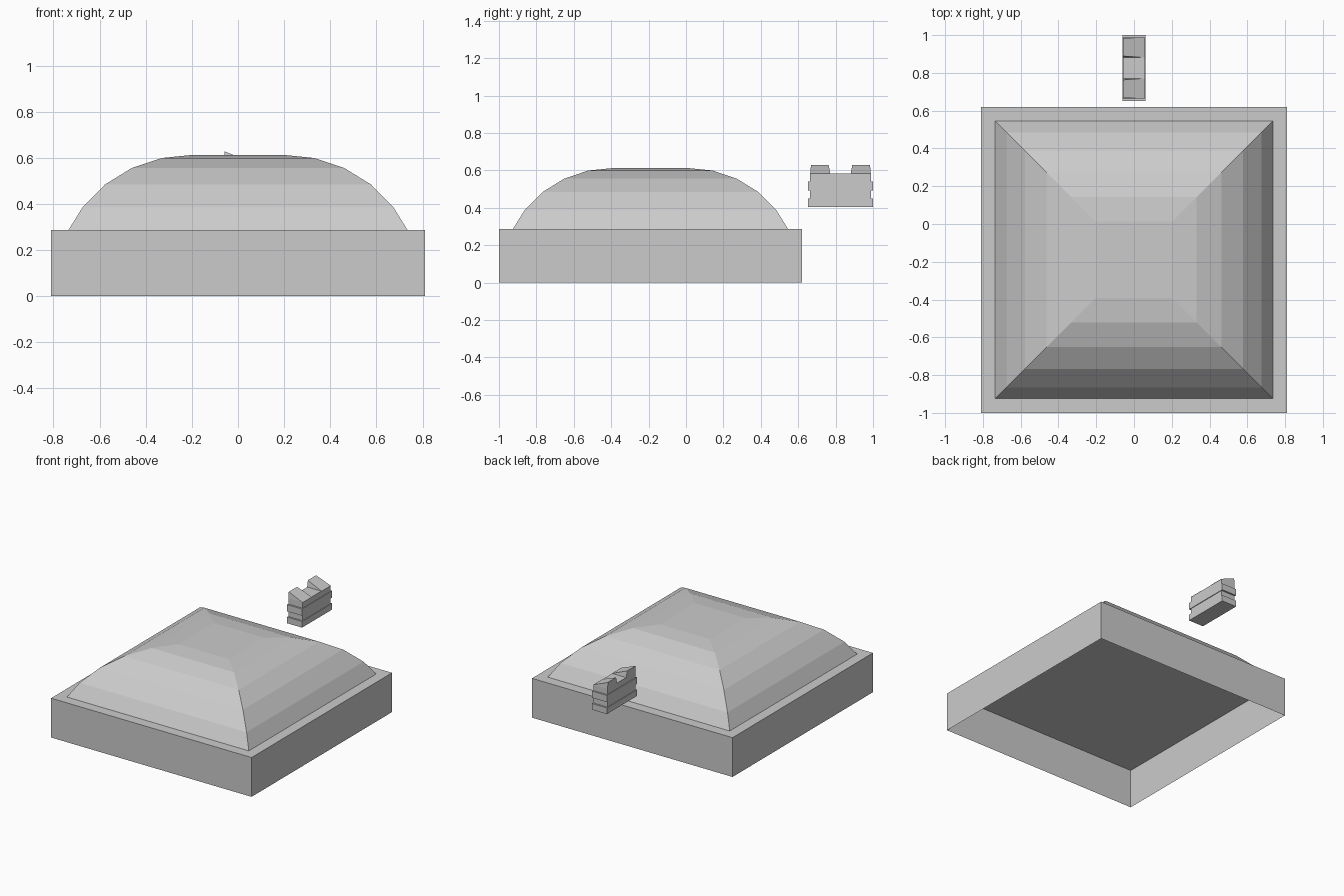
import bpy, bmesh

if "Cube" in bpy.data.objects:
    bpy.data.objects.remove(bpy.data.objects["Cube"])


def finish(name, bm, fix_normals=True):
    if fix_normals:
        bmesh.ops.recalc_face_normals(bm, faces=bm.faces)
    mesh = bpy.data.meshes.new(name)
    bm.to_mesh(mesh)
    bm.free()
    obj = bpy.data.objects.new(name, mesh)
    bpy.context.collection.objects.link(obj)
    return obj


def loft(name, levels, cy, caps=True):
    """Stack rectangles (half_x, half_y, z) centred on y = cy into flat-sided walls."""
    bm = bmesh.new()
    corners = ((-1, -1), (1, -1), (1, 1), (-1, 1))
    rings = [[bm.verts.new((sx * hx, cy + sy * hy, z)) for sx, sy in corners]
             for hx, hy, z in levels]
    for low, high in zip(rings, rings[1:]):
        for i in range(4):
            j = (i + 1) % 4
            bm.faces.new((low[i], low[j], high[j], high[i]))
    if caps:
        bm.faces.new(rings[0][::-1])
        bm.faces.new(rings[-1])
    return finish(name, bm, caps)


BASE_Y = -0.19
RIM_Z = 0.287

# Skirt with a narrow top rim, open underneath
loft("base_skirt", [(0.81, 0.81, 0), (0.81, 0.81, RIM_Z), (0.735, 0.735, RIM_Z)],
     BASE_Y, caps=False)

# Faceted square dome with a flat top and a closed underside
profile = [(0.735, RIM_Z), (0.675, 0.384), (0.577, 0.484), (0.462, 0.555),
           (0.332, 0.599), (0.203, 0.612)]
loft("dome", [(r, r, z) for r, z in profile], BASE_Y)

# Small floating block with two ridges around it
BLOCK_Y = 0.826
CORE, RIDGE = (0.056, 0.162), (0.061, 0.174)
steps = [(RIDGE, 0.404), (RIDGE, 0.449), (CORE, 0.449), (CORE, 0.491),
         (RIDGE, 0.491), (RIDGE, 0.54), (CORE, 0.54), (CORE, 0.582)]
loft("ridged_block", [(*size, z) for size, z in steps], BLOCK_Y)

# Two wedges on the block, tall on the left and sloping down to the right
for side, label in ((-1, "front"), (1, "back")):
    bm = bmesh.new()
    inner, outer, hx = 0.055, 0.162, 0.058

    def vert(x, y, z):
        return bm.verts.new((x, BLOCK_Y + side * y, z))

    a, b = vert(-hx, inner, 0.582), vert(-hx, outer, 0.582)
    c, d = vert(hx, outer, 0.582), vert(hx, inner, 0.582)
    e, f = vert(-hx, inner + 0.008, 0.628), vert(-hx, outer - 0.004, 0.628)
    for face in ((a, b, c, d), (a, b, f, e), (e, f, c, d), (a, e, d), (b, c, f)):
        bm.faces.new(face)
    finish(label + "_wedge", bm)
